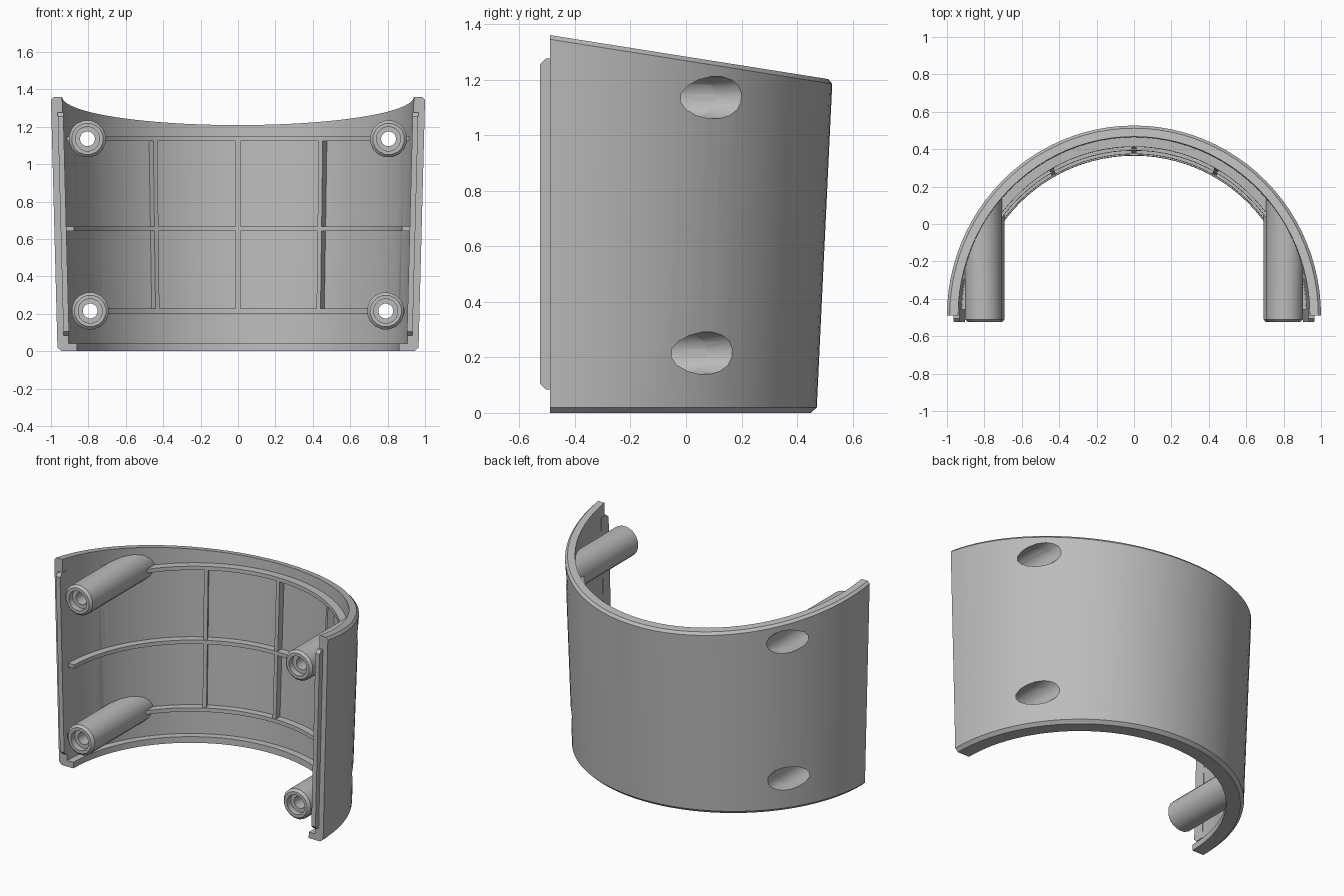
import bpy, bmesh, math

if "Cube" in bpy.data.objects:
    bpy.data.objects.remove(bpy.data.objects["Cube"])

FRONT = -0.49          # plane of the open front
TOP = 1.36             # rim height at the front
SIDES = 16             # facets round each boss

grey = bpy.data.materials.new("grey plastic")
grey.use_nodes = True
grey.diffuse_color = (0.5, 0.5, 0.5, 1)
grey.node_tree.nodes["Principled BSDF"].inputs["Base Color"].default_value = (0.5, 0.5, 0.5, 1)


def half_width(z):
    return 0.965 + 0.026 * z


def make(name, rings, closed):
    """Skin a list of equal point rings into a solid."""
    bm = bmesh.new()
    loops = [[bm.verts.new(p) for p in ring] for ring in rings]
    n = len(loops[0])
    pairs = list(zip(loops, loops[1:]))
    if closed:
        pairs.append((loops[-1], loops[0]))
    else:
        bm.faces.new(loops[0])
        bm.faces.new(loops[-1])
    for a, b in pairs:
        for i in range(n):
            j = (i + 1) % n
            bm.faces.new((a[i], a[j], b[j], b[i]))
    bmesh.ops.recalc_face_normals(bm, faces=bm.faces)
    mesh = bpy.data.meshes.new(name)
    bm.to_mesh(mesh)
    bm.free()
    mesh.materials.append(grey)
    ob = bpy.data.objects.new(name, mesh)
    bpy.context.collection.objects.link(ob)
    return ob


def sweep(name, section, start=0, end=180, steps=48):
    """Sweep (inset, height) points round the tapered half cylinder."""
    rings = []
    for k in range(steps + 1):
        a = math.radians(start + (end - start) * k / steps)
        ring = []
        for inset, z in section:
            y = (0.96 + 0.042 * z - inset) * math.sin(a)
            drop = 0.158 * y if z > 1.3 else 0
            ring.append(((half_width(z) - inset) * math.cos(a), FRONT + y, z - drop))
        rings.append(ring)
    return make(name, rings, False)


def tube(name, profile, x, z, closed):
    """Stack circles of (radius, y) along an axis parallel to y."""
    angles = [2 * math.pi * (k + 0.5) / SIDES for k in range(SIDES)]
    rings = [[(x + r * math.cos(a), y, z + r * math.sin(a)) for a in angles]
             for r, y in profile]
    return make(name, rings, closed)


def subtract(ob, cutters):
    bpy.context.view_layer.objects.active = ob
    for c in cutters:
        mod = ob.modifiers.new("cut", "BOOLEAN")
        mod.operation, mod.solver, mod.object = "DIFFERENCE", "EXACT", c
        bpy.ops.object.modifier_apply(modifier=mod.name)


def box(inset_out, inset_in, low, high):
    return [(inset_out, low), (inset_out, high), (inset_in, high), (inset_in, low)]


# curved wall with eased rims and an inner bottom lip
shell = sweep("shell", [(0.02, 0), (0, 0.02), (0, TOP - 0.015), (0.015, TOP), (0.06, TOP),
                        (0.06, 0.04), (0.105, 0.04), (0.105, 0)])

# inner ribs
ribs, uprights = [], []
heights = {"lower": 0.215, "middle": 0.655, "upper": 1.135}
for label, z in heights.items():
    a = 2 if label == "middle" else 12
    ribs.append(sweep(label + "_rib", box(0.05, 0.105, z - 0.0125, z + 0.0125), a, 180 - a))
for label, x in (("right", -0.45), ("centre", 0), ("left", 0.45)):
    a = math.degrees(math.acos(x / 0.91))
    uprights.append(sweep(label + "_upright_rib", box(0.05, 0.1, 0.215, 1.135), a - 0.8, a + 0.8, 2))

# screw bosses, trimmed where they meet the outside of the wall
outside = sweep("outside_cutter", box(-0.6, 0.008, -0.1, 1.25))
boss_profile = [(0.085, -0.525), (0.1, -0.51), (0.1, 0.35), (0.077, 0.35), (0.077, -0.4),
                (0.04, -0.4), (0.04, -0.485), (0.065, -0.485), (0.065, -0.525)]
bosses, pockets = [], []
for side, s in (("left", 1), ("right", -1)):
    for label, x in (("upper", 0.805), ("lower", 0.79)):
        name, z = side + "_" + label, heights[label]
        boss = tube(name + "_boss", boss_profile, s * x, z, True)
        subtract(boss, [outside])
        bosses.append(boss)
        pockets.append(tube(name + "_pocket_cutter", [(0.077, -0.4), (0.077, 0.7)], s * x, z, False))

# open the pockets through the wall and ribs
for ob in (shell, ribs[0], ribs[2]):
    subtract(ob, pockets)

# tongues along the two front edges
tongue_profile = [(-0.45, 0.085), (-0.505, 0.085), (-0.525, 0.105),
                  (-0.525, 1.255), (-0.505, 1.275), (-0.45, 1.275)]
tongues = []
for side, s in (("left", 1), ("right", -1)):
    rings = [[(s * (half_width(z) - inset), y, z) for y, z in tongue_profile]
             for inset in (0.034, 0.064)]
    tongues.append(make(side + "_tongue", rings, False))

# smooth the curved faces and drop the helpers
for ob in bpy.context.selected_objects:
    ob.select_set(False)
for ob in [shell] + ribs + uprights + bosses + tongues:
    ob.select_set(True)
    bpy.context.view_layer.objects.active = ob
bpy.ops.object.shade_smooth_by_angle(angle=math.radians(30))
for cutter in pockets + [outside]:
    bpy.data.objects.remove(cutter)
